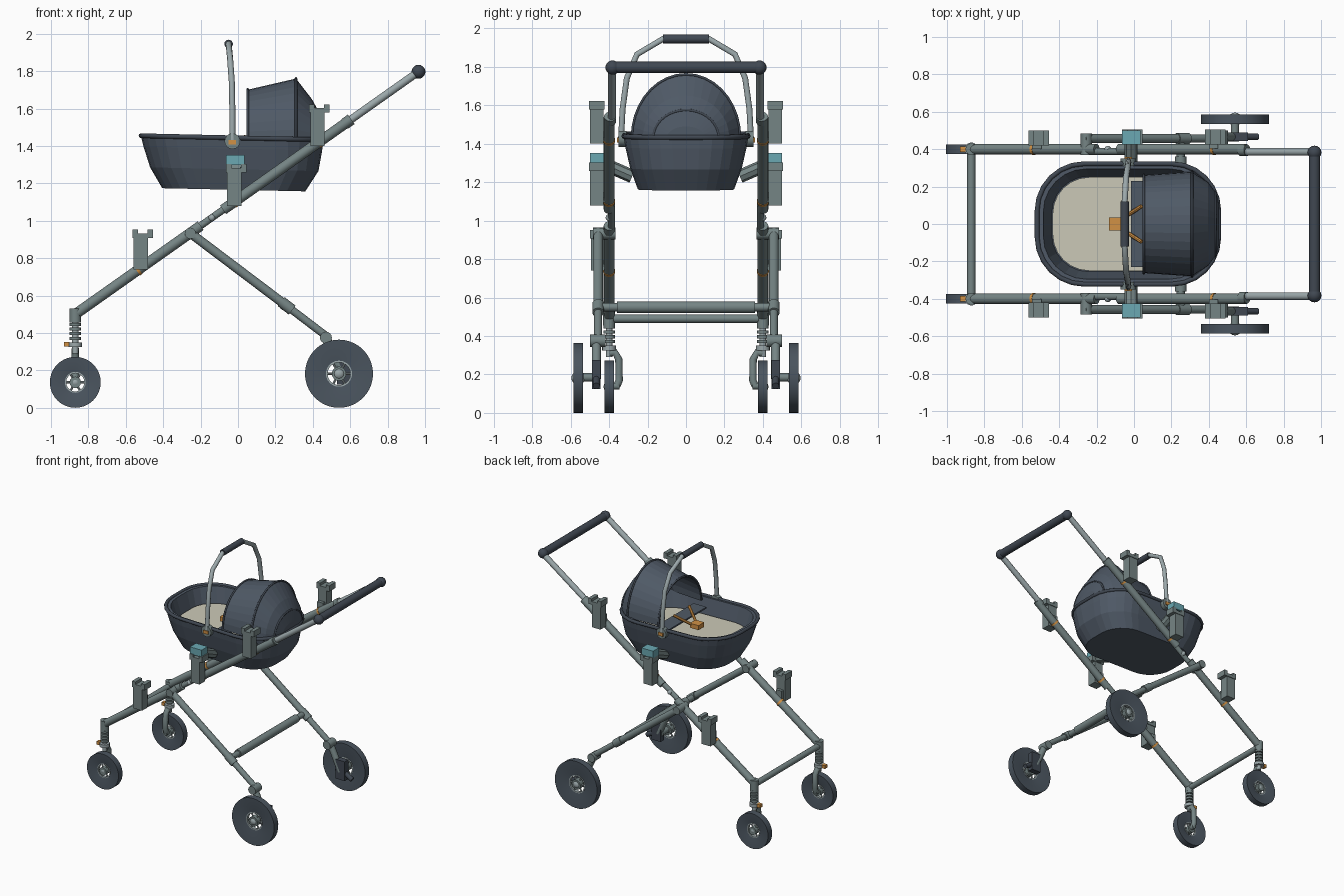
import bpy, bmesh
from math import sin, cos, pi
from mathutils import Vector, Matrix

if "Cube" in bpy.data.objects:
    bpy.data.objects.remove(bpy.data.objects["Cube"])


def material(name, *srgb):
    m = bpy.data.materials.new(name)
    col = [((c + 0.055) / 1.055) ** 2.4 for c in srgb] + [1]
    m.use_nodes = True
    m.diffuse_color = col
    m.node_tree.nodes["Principled BSDF"].inputs["Base Color"].default_value = col
    return m


METAL = material("grey metal", 0.46, 0.52, 0.52)
LIGHT = material("light metal", 0.61, 0.66, 0.67)
FABRIC = material("slate fabric", 0.31, 0.35, 0.40)
DARK = material("dark trim", 0.25, 0.28, 0.32)
TYRE = material("tyre rubber", 0.29, 0.33, 0.37)
CREAM = material("cream mattress", 0.80, 0.79, 0.72)
ORANGE = material("orange accent", 0.82, 0.57, 0.27)
TEAL = material("teal button", 0.42, 0.66, 0.70)


def finish(name, bm, mat, smooth=True):
    bmesh.ops.recalc_face_normals(bm, faces=bm.faces)
    me = bpy.data.meshes.new(name)
    bm.to_mesh(me)
    bm.free()
    me.materials.append(mat)
    ob = bpy.data.objects.new(name, me)
    bpy.context.collection.objects.link(ob)
    if smooth:
        activate(ob)
        bpy.ops.object.shade_smooth_by_angle(angle=0.7)
    return ob


def activate(ob):
    bpy.ops.object.select_all(action='DESELECT')
    ob.select_set(True)
    bpy.context.view_layer.objects.active = ob


def tube(name, p, q, r, mat, r2=None, n=16):
    p, q = Vector(p), Vector(q)
    bm = bmesh.new()
    rot = (q - p).to_track_quat('Z', 'Y').to_matrix().to_4x4()
    bmesh.ops.create_cone(bm, cap_ends=True, segments=n, radius1=r, radius2=r2 or r,
                          depth=(q - p).length, matrix=Matrix.Translation((p + q) / 2) @ rot)
    return finish(name, bm, mat)


def ball(name, p, r, mat):
    bm = bmesh.new()
    bmesh.ops.create_uvsphere(bm, u_segments=16, v_segments=10, radius=r, matrix=Matrix.Translation(p))
    return finish(name, bm, mat)


def box(name, p, size, mat):
    bm = bmesh.new()
    bmesh.ops.create_cube(bm, size=1, matrix=Matrix.Translation(p) @ Matrix.Diagonal((*size, 1)))
    return finish(name, bm, mat, False)


def pipe(name, pts, r, mat, cyclic=False):
    cu = bpy.data.curves.new(name, 'CURVE')
    cu.dimensions = '3D'
    cu.bevel_depth, cu.bevel_resolution, cu.use_fill_caps = r, 3, True
    sp = cu.splines.new('POLY')
    sp.points.add(len(pts) - 1)
    for pt, co in zip(sp.points, pts):
        pt.co = (*co, 1)
    sp.use_cyclic_u = cyclic
    cu.materials.append(mat)
    ob = bpy.data.objects.new(name, cu)
    bpy.context.collection.objects.link(ob)
    activate(ob)
    bpy.ops.object.convert(target='MESH')
    bpy.ops.object.shade_smooth_by_angle(angle=0.7)


def loft(name, rings, mat, closed=True, wrap=False, caps=(), smooth=False):
    bm = bmesh.new()
    vs = [[bm.verts.new(c) for c in ring] for ring in rings]
    n = len(vs[0])
    for a, b in zip(vs, vs[1:] + (vs[:1] if wrap else [])):
        for i in range(n if closed else n - 1):
            j = (i + 1) % n
            bm.faces.new((a[i], a[j], b[j], b[i]))
    for c in caps:
        bm.faces.new(vs[c])
    return finish(name, bm, mat, smooth)


def lathe_y(name, x, y, z, profile, mat, n=40):
    rings = [[(x + r * cos(2 * pi * i / n), y + h, z + r * sin(2 * pi * i / n)) for i in range(n)]
             for r, h in profile]
    return loft(name, rings, mat, wrap=True, smooth=True)


def wheel(name, x, y, z, r, k):
    # Dished disc, inner ring, hub and spokes
    h = 0.025
    lathe_y(name + "_tyre", x, y, z, [(r, -h), (r, h), (r * .95, h), (k * 1.5, .01), (k * 1.5, -.01), (r * .95, -h)], TYRE)
    lathe_y(name + "_ring", x, y, z, [(k * 1.55, -.012), (k * 1.55, .012), (k * 1.35, .012), (k * 1.35, -.012)], LIGHT)
    tube(name + "_hub", (x, y - .025, z), (x, y + .025, z), k * .85, METAL)
    ball(name + "_hub_cap", (x, y, z), k * .8, LIGHT)
    for i in range(6):
        a = pi * i / 3
        d = Vector((cos(a), 0, sin(a))) * k * 1.45
        tube(f"{name}_spoke_{i}", (x, y, z), Vector((x, y, z)) + d, .006, LIGHT, n=8)


def rail(x, y):
    return (x, y, 0.5 + 0.7065 * (x + 0.87))


def clamp(name, x, y, z0, z1, mat_top):
    # Upright bracket with a notched head
    box(name + "_body", (x, y, (z0 + z1) / 2 - .02), (.075, .07, z1 - z0 - .04), METAL)
    box(name + "_neck", (x, y - .03 * (1 if y > 0 else -1), z0 + .05), (.05, .06, .07), METAL)
    box(name + "_head", (x + .01, y, z1 - .03), (.11, .08, .025), mat_top)
    for e in (-1, 1):
        box(f"{name}_tab_{e}", (x + .01 + e * .04, y, z1 - .01), (.03, .08, .025), mat_top)


for s, side in ((1, "left"), (-1, "right")):
    y = 0.40 * s
    # Main slanted rails
    tube(side + "_lower_rail", rail(-.87, y), rail(-.2, y), .028, METAL)
    tube(side + "_upper_rail", rail(-.08, y), rail(.6, y), .028, METAL)
    tube(side + "_rail_hinge", rail(-.24, y * .97), rail(-.04, y * .97), .019, METAL)
    ball(side + "_hinge_bolt", rail(-.14, y), .018, LIGHT)
    tube(side + "_handle_pipe", rail(.58, y * .965), rail(.97, y * .965), .021, LIGHT)
    tube(side + "_rail_collar", rail(.57, y * .985), rail(.605, y * .985), .031, METAL)
    ball(side + "_handle_cap", rail(.965, y * .955), .037, DARK)
    for x in (-.535, .43, -.02):
        tube(f"{side}_rail_band_{x}", rail(x - .006, y), rail(x + .006, y), .031, ORANGE)
    # Rear legs
    ly = 0.457 * s
    tube(side + "_rear_leg", (-.27, ly, .945), (.26, ly, .545), .025, METAL)
    tube(side + "_rear_leg_lower", (.24, ly, .56), (.47, ly, .385), .021, METAL)
    tube(side + "_leg_collar", (.23, ly, .568), (.29, ly, .522), .03, METAL)
    tube(side + "_leg_pivot", (-.255, y * .92, .933), (-.255, ly * 1.06, .933), .03, METAL)
    # Rear suspension and wheel
    tube(side + "_leg_joint", (.47, .42 * s, .375), (.47, .5 * s, .375), .032, METAL)
    tube(side + "_swing_arm", (.47, ly * 1.02, .375), (.56, ly * 1.02, .18), .024, METAL)
    box(side + "_brake_housing", (.57, ly * 1.02, .2), (.08, .045, .15), DARK)
    tube(side + "_brake_pedal", (.56, ly * 1.02, .2), (.66, ly * 1.02, .14), .018, DARK)
    tube(side + "_rear_axle", (.54, ly, .185), (.54, .58 * s, .185), .022, METAL)
    wheel(side + "_rear_wheel", .54, .56 * s, .182, .182, .045)
    # Front spring fork and wheel
    tube(side + "_fork_sleeve", (-.87, y, .455), (-.87, y, .53), .031, METAL)
    tube(side + "_fork_stem", (-.87, y, .29), (-.87, y, .47), .017, LIGHT)
    for i in range(4):
        tube(f"{side}_spring_{i}", (-.87, y, .363 + .025 * i), (-.87, y, .379 + .025 * i), .03, METAL)
    tube(side + "_fork_collar", (-.87, y, .325), (-.87, y, .35), .036, LIGHT)
    box(side + "_fork_latch", (-.915, y, .34), (.03, .03, .025), ORANGE)
    pipe(side + "_fork_arm", [(-.87, y, .31), (-.87, .37 * s, .315), (-.87, .35 * s, .28),
                              (-.87, .347 * s, .17), (-.87, .36 * s, .14)], .02, METAL)
    tube(side + "_front_axle", (-.87, .345 * s, .14), (-.87, .425 * s, .14), .018, METAL)
    wheel(side + "_front_wheel", -.87, y, .136, .136, .036)
    # Accessory brackets and carrier mount
    clamp(side + "_front_bracket", -.52, .46 * s, .74, .95, METAL)
    clamp(side + "_rear_bracket", .425, .465 * s, 1.40, 1.62, METAL)
    clamp(side + "_carrier_bracket", -.02, .465 * s, 1.08, 1.30, METAL)
    box(side + "_carrier_button", (-.015, .462 * s, 1.325), (.10, .075, .055), TEAL)
    tube(side + "_carrier_arm", (-.015, .44 * s, 1.30), (-.015, .28 * s, 1.23), .035, METAL, n=8)
    # Carry handle pivots
    tube(side + "_handle_pivot", (-.03, .31 * s, 1.425), (-.03, .35 * s, 1.425), .042, METAL)
    box(side + "_pivot_button", (-.03, .35 * s, 1.42), (.04, .016, .025), ORANGE)

# Cross bars and push handle
tube("front_cross_bar", (-.87, -.4, .49), (-.87, .4, .49), .022, METAL)
tube("rear_cross_bar", (.25, -.44, .55), (.25, .44, .55), .022, METAL)
tube("rear_cross_sleeve", (.25, -.36, .55), (.25, .36, .55), .03, METAL)
tube("push_handle_grip", (.965, -.39, 1.797), (.965, .39, 1.797), .03, DARK)


# Carrier tub
def ring(x0, x1, hy, z, k=6):
    cx, hx, r = (x0 + x1) / 2, (x1 - x0) / 2, hy * .78
    pts = []
    for q, (sx, sy) in enumerate(((1, 1), (-1, 1), (-1, -1), (1, -1))):
        for i in range(k + 1):
            a = pi / 2 * (q + i / k)
            px = cx + sx * (hx - r) + r * cos(a)
            pts.append((px, sy * (hy - r) + r * sin(a), z - .022 * px))
    return pts


loft("tub", [ring(-.405, .36, .25, 1.165), ring(-.47, .43, .29, 1.275), ring(-.505, .45, .315, 1.385),
             ring(-.52, .455, .325, 1.445), ring(-.485, .42, .295, 1.445), ring(-.44, .37, .255, 1.29)],
     FABRIC, caps=(0, -1))
pipe("tub_rim", ring(-.518, .453, .322, 1.443), .013, DARK, cyclic=True)
loft("mattress", [ring(-.435, .365, .25, 1.28), ring(-.435, .365, .25, 1.335)], CREAM, caps=(0, 1))


# Hood: arched sections, open at the front
def arch(x, hw, top, n=18, base=1.43):
    return [(x, hw * cos(pi * i / n), base + (top - base) * sin(pi * i / n)) for i in range(n + 1)]


hood = loft("hood", [arch(.05, .262, 1.70), arch(.31, .28, 1.76), arch(.395, .225, 1.65),
                     arch(.44, .165, 1.57), arch(.455, .10, 1.49)], FABRIC, closed=False, caps=(-1,))
hood.modifiers.new("thickness", 'SOLIDIFY').thickness = .01
for nm, x, hw, top in (("front", .052, .264, 1.702), ("rear", .31, .281, 1.761), ("back", .435, .17, 1.575)):
    pipe(f"hood_{nm}_piping", arch(x, hw, top), .007, DARK)
box("foot_apron", (.04, 0, 1.40), (.11, .46, .012), FABRIC)

# Carry handle
half = [(-.03, .338, 1.42), (-.03, .33, 1.58), (-.033, .308, 1.74), (-.042, .255, 1.865), (-.05, .12, 1.945)]
pipe("carry_handle", half + [(x, -y, z) for x, y, z in reversed(half)], .016, LIGHT)
tube("carry_handle_grip", (-.05, -.12, 1.945), (-.05, .12, 1.945), .023, DARK)

# Harness
box("harness_buckle", (-.095, 0, 1.375), (.075, .07, .035), ORANGE)
for s in (1, -1):
    tube(f"harness_strap_{s}", (-.07, .025 * s, 1.38), (.04, .095 * s, 1.45), .011, ORANGE, n=8)
